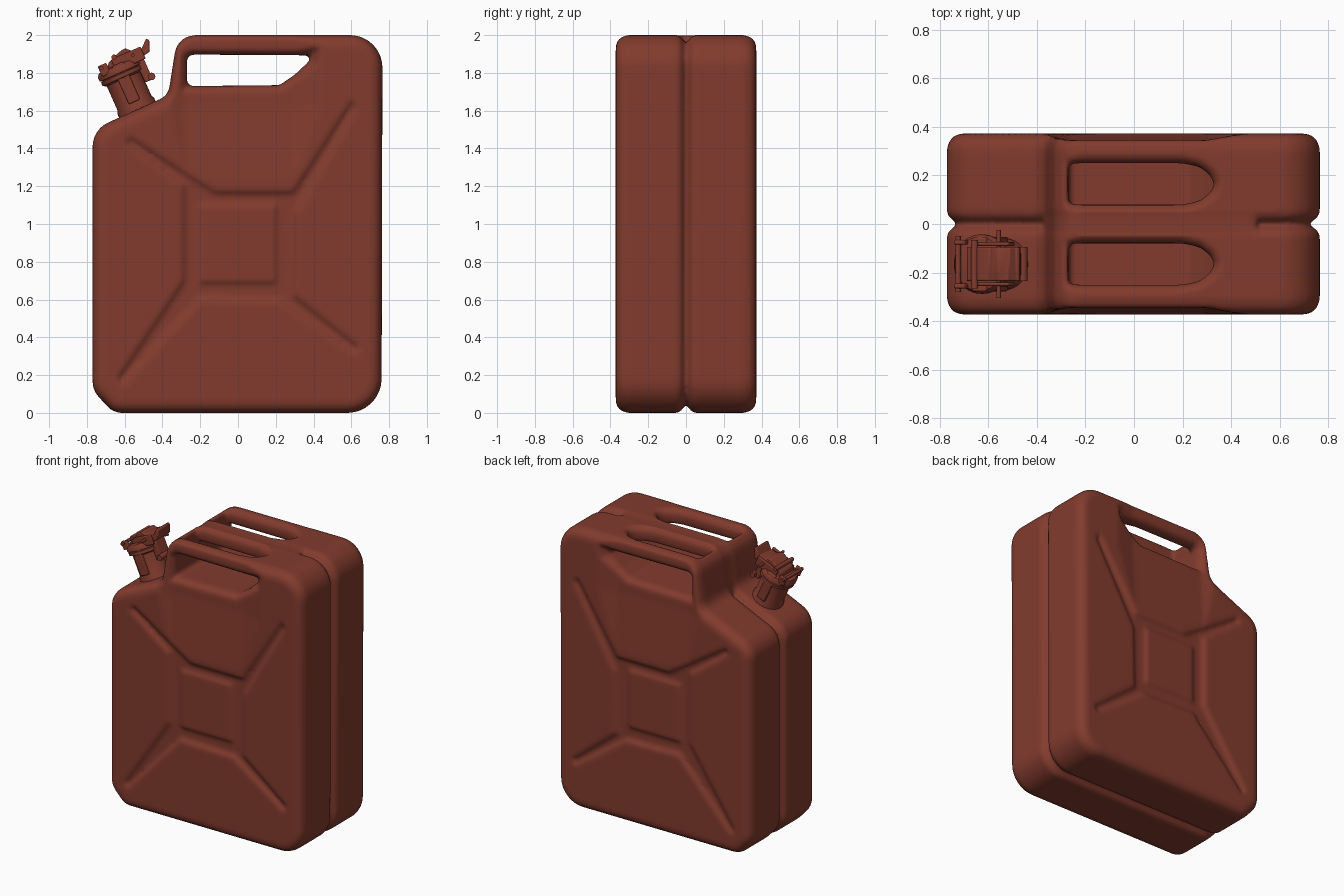
import bpy, bmesh, math
from mathutils import Matrix, Vector

if "Cube" in bpy.data.objects:
    bpy.data.objects.remove(bpy.data.objects["Cube"])

paint = bpy.data.materials.new("red_brown_paint")
paint.use_nodes = True
COLOUR = (0.225, 0.044, 0.027, 1)
paint.diffuse_color = COLOUR
paint.node_tree.nodes["Principled BSDF"].inputs["Base Color"].default_value = COLOUR


def make_object(name, bm):
    bmesh.ops.recalc_face_normals(bm, faces=bm.faces)
    mesh = bpy.data.meshes.new(name)
    bm.to_mesh(mesh)
    bm.free()
    mesh.materials.append(paint)
    obj = bpy.data.objects.new(name, mesh)
    bpy.context.collection.objects.link(obj)
    return obj


def rounded(corners, steps=8):
    """Polygon from (u, v, radius) corners, each turned into an arc."""
    out = []
    for i, (u, v, r) in enumerate(corners):
        p = Vector((u, v))
        a = (Vector(corners[i - 1][:2]) - p).normalized()
        b = (Vector(corners[(i + 1) % len(corners)][:2]) - p).normalized()
        if r == 0:
            out.append(p)
            continue
        half = a.angle(b) / 2
        centre = p + (a + b).normalized() * (r / math.sin(half))
        start = p + a * (r / math.tan(half)) - centre
        end = p + b * (r / math.tan(half)) - centre
        for k in range(steps + 1):
            out.append(centre + start.lerp(end, k / steps).normalized() * r)
    return out


def grow(poly, d):
    """Offset a polygon outwards by d."""
    n = len(poly)
    area = sum(poly[i - 1].x * poly[i].y - poly[i - 1].y * poly[i].x for i in range(n))
    side = d if area > 0 else -d
    out = []
    for i, p in enumerate(poly):
        e1 = (p - poly[i - 1]).normalized()
        e2 = (poly[(i + 1) % n] - p).normalized()
        n1, n2 = Vector((e1.y, -e1.x)), Vector((e2.y, -e2.x))
        out.append(p + (n1 + n2) * (side / (1 + n1.dot(n2))))
    return out


def loft(name, poly, levels, axis, flip=1):
    """Stack offset copies of a polygon along an axis; levels are (position, growth)."""
    poly = [Vector(p[:2]) for p in poly]
    place = {"x": lambda u, v, c: (c, u * flip, v),
             "y": lambda u, v, c: (u, c * flip, v),
             "z": lambda u, v, c: (u, v * flip, c)}[axis]
    bm = bmesh.new()
    rings = [[bm.verts.new(place(p.x, p.y, c)) for p in grow(poly, d)] for c, d in levels]
    n = len(poly)
    for lo, hi in zip(rings, rings[1:]):
        for i in range(n):
            bm.faces.new((lo[i - 1], lo[i], hi[i], hi[i - 1]))
    bm.faces.new(rings[0])
    bm.faces.new(rings[-1])
    return make_object(name, bm)


def apply(obj, kind, **settings):
    mod = obj.modifiers.new(kind, kind)
    for key, value in settings.items():
        setattr(mod, key, value)
    bpy.context.view_layer.objects.active = obj
    bpy.ops.object.modifier_apply(modifier=mod.name)


def combine(obj, other, operation):
    apply(obj, "BOOLEAN", operation=operation, solver="EXACT", object=other)
    bpy.data.objects.remove(other)


def mirrored(levels):
    return [(-c, d) for c, d in reversed(levels)] + levels


# Can body: rounded outline with a seam groove around the middle
outline = rounded([(-0.77, 0.12, 0.12), (-0.66, 0, 0.1), (0.76, 0, 0.18), (0.765, 2, 0.17),
                   (-0.32, 2, 0.11), (-0.37, 1.68, 0.08), (-0.77, 1.5, 0.14)])
body = loft("can_body", outline,
            mirrored([(0.008, -0.04), (0.025, -0.012), (0.045, 0), (0.31, 0),
                      (0.345, -0.012), (0.362, -0.03), (0.372, -0.055)]), "y")

# Fill the seam under the middle handle
bridge = rounded([(-0.366, 1.68, 0), (-0.366, 1.6, 0), (0.5, 1.6, 0), (0.5, 1.997, 0),
                  (-0.317, 1.997, 0.11)])
combine(body, loft("handle_bridge", bridge, mirrored([(0.055, 0)]), "y"), "UNION")

# Shoulders slope in towards the handles; pressed cross on each broad face
slope = [(0.374, 1.2), (0.345, 1.62), (0.345, 2.1), (0.45, 2.1), (0.45, 1.2)]
cross = [(-0.6, 1.43), (-0.57, 1.46), (-0.12, 1.17), (0.29, 1.17), (0.6, 1.65), (0.63, 1.62),
         (0.31, 1.06), (0.3, 0.62), (0.64, 0.35), (0.62, 0.31), (0.22, 0.59), (-0.2, 0.6),
         (-0.61, 0.15), (-0.64, 0.18), (-0.29, 0.7), (-0.29, 1.2)]
plate = [(-0.2, 0.69), (0.2, 0.69), (0.2, 1.1), (-0.2, 1.1)]
for s in (-1, 1):
    combine(body, loft("shoulder_cut", slope,
                       [(-0.38, -0.03), (-0.28, 0), (0.3, 0), (0.46, -0.03)], "x", s), "DIFFERENCE")
    combine(body, loft("cross_cut", cross,
                       [(0.35, -0.014), (0.374, 0.008), (0.4, 0.02)], "y", s), "DIFFERENCE")
    combine(body, loft("centre_plate", plate,
                       [(0.3, 0.01), (0.35, 0.01), (0.366, -0.008)], "y", s), "UNION")

# Hand opening through the can, then two slots that leave three handles
opening = [(-0.27, 1.73), (0.22, 1.735), (0.3, 1.79), (0.38, 1.865), (0.385, 1.893),
           (-0.25, 1.897), (-0.27, 1.88)]
combine(body, loft("hand_opening", opening,
                   mirrored([(0.3, 0), (0.325, 0.008), (0.345, 0.028), (0.4, 0.07)]), "y"),
        "DIFFERENCE")
slot = [(-0.27, 0.08), (0.2, 0.08), (0.27, 0.095), (0.315, 0.13), (0.33, 0.163),
        (0.315, 0.2), (0.27, 0.235), (0.2, 0.25), (-0.27, 0.25)]
for s in (-1, 1):
    combine(body, loft("handle_slot", slot,
                       [(1.88, 0.006), (1.9, 0.006), (1.93, 0), (1.965, 0), (1.985, 0.01),
                        (2.0, 0.028), (2.05, 0.06)], "z", s), "DIFFERENCE")

# Blend everything into soft pressed metal
apply(body, "REMESH", mode="VOXEL", voxel_size=0.0125, use_smooth_shade=True)
apply(body, "SMOOTH", factor=0.5, iterations=7)

# Spout: parts are made upright, then tilted onto the sloping shoulder
tilt = Matrix.Translation((-0.53, -0.165, 1.6)) @ Matrix.Rotation(math.radians(-24), 4, "Y")


def finish(obj, bevel=0.006):
    obj.matrix_world = tilt
    if bevel:
        mod = obj.modifiers.new("soft_edges", "BEVEL")
        mod.width, mod.segments, mod.limit_method = bevel, 2, "ANGLE"
    bpy.ops.object.select_all(action="DESELECT")
    obj.select_set(True)
    bpy.context.view_layer.objects.active = obj
    bpy.ops.object.shade_smooth_by_angle(angle=math.radians(40))


def turned(name, profile):
    """Round part from a bottom-to-top (radius, height) profile."""
    circle = [(math.cos(k * math.tau / 40), math.sin(k * math.tau / 40)) for k in range(40)]
    finish(loft(name, circle, [(z, (r - 1) * math.cos(math.pi / 40)) for r, z in profile], "z"), 0)


def box(name, x, y, z):
    finish(loft(name, [(x[0], z[0]), (x[1], z[0]), (x[1], z[1]), (x[0], z[1])],
                [(y[0], 0), (y[1], 0)], "y"))


def rod(name, x, z, radius, half):
    bm = bmesh.new()
    bmesh.ops.create_cone(bm, cap_ends=True, segments=16, radius1=radius, radius2=radius,
                          depth=2 * half,
                          matrix=Matrix.Translation((x, 0, z)) @ Matrix.Rotation(math.pi / 2, 4, "X"))
    finish(make_object(name, bm), 0)


turned("spout_neck", [(0.106, -0.05), (0.106, 0.025), (0.098, 0.045), (0.098, 0.2)])
turned("spout_rim", [(0.1, 0.185), (0.118, 0.195), (0.118, 0.215), (0.1, 0.222)])
turned("spout_lid", [(0.1, 0.218), (0.122, 0.222), (0.122, 0.245), (0.11, 0.262), (0.07, 0.27)])

# Curled lever over the lid
lever = [(-0.06, 0.255), (-0.04, 0.295), (0.05, 0.328), (0.075, 0.328), (0.1, 0.3), (0.15, 0.292),
         (0.195, 0.33), (0.207, 0.318), (0.185, 0.26), (0.13, 0.25)]
finish(loft("lid_lever", lever, [(-0.07, 0), (0.07, 0)], "y"))
box("hinge_arm", (0.095, 0.14), (-0.05, 0.05), (0.12, 0.27))
rod("hinge_barrel", 0.14, 0.136, 0.02, 0.07)
rod("lever_pin", 0.095, 0.28, 0.009, 0.14)
rod("latch_pin", -0.085, 0.285, 0.011, 0.115)
rod("lever_rib", 0.0, 0.31, 0.014, 0.1)

# Clamp straps down both sides of the neck, and lugs holding the latch pin
for side, s in (("front", -1), ("back", 1)):
    box(side + "_clamp_strap", (-0.03, 0.035), sorted((s * 0.085, s * 0.112)), (0.05, 0.27))
    box(side + "_lever_cheek", (-0.02, 0.15), sorted((s * 0.075, s * 0.09)), (0.235, 0.305))
    box(side + "_latch_lug", (-0.1, -0.05), sorted((s * 0.08, s * 0.1)), (0.24, 0.3))
